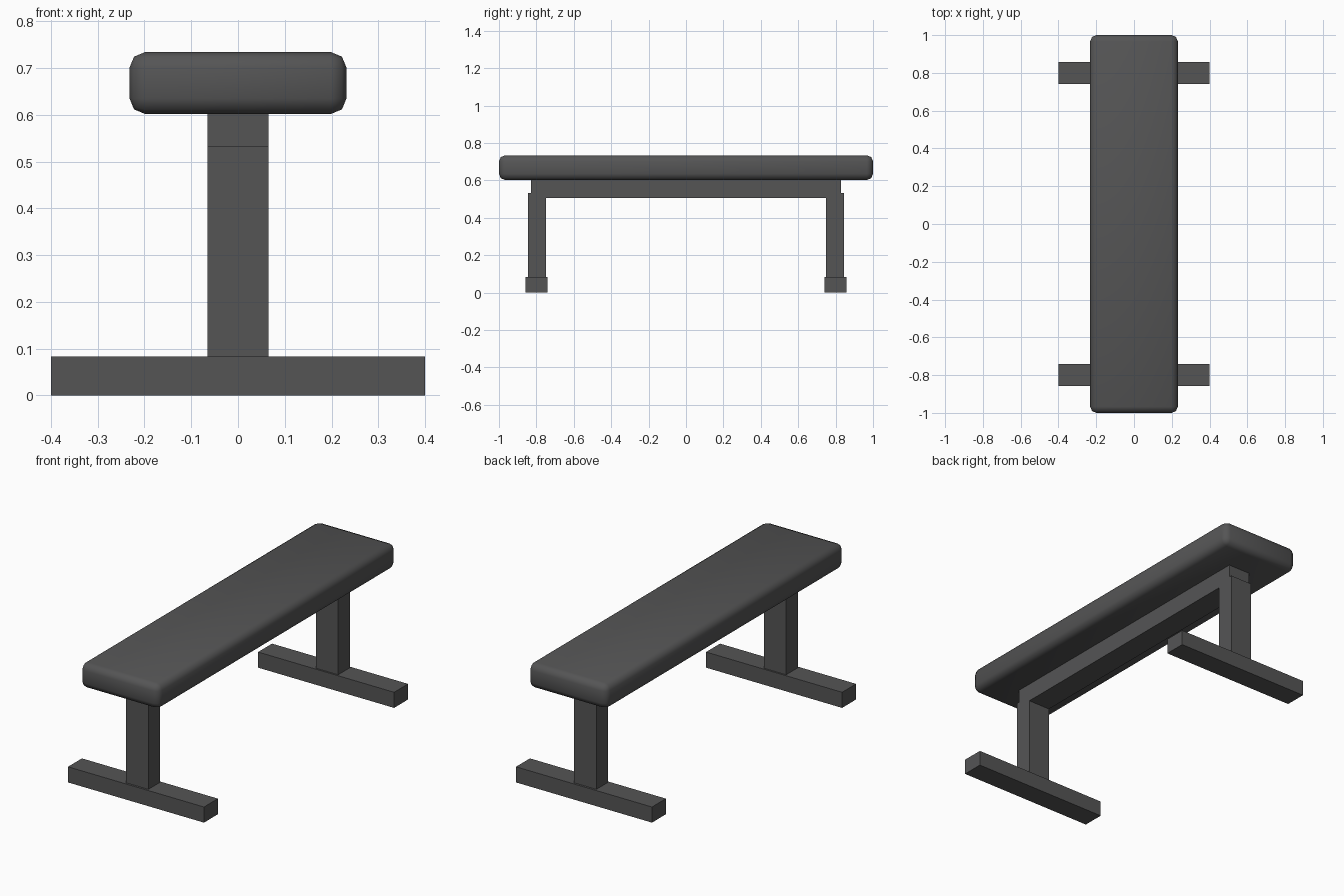
import bpy
from math import radians

cube = bpy.data.objects.get("Cube")
if cube:
    bpy.data.objects.remove(cube, do_unlink=True)

# One dark grey finish for the whole bench
grey = bpy.data.materials.new("dark grey")
grey.use_nodes = True
colour = (0.09, 0.09, 0.091, 1)
grey.diffuse_color = colour
grey.node_tree.nodes["Principled BSDF"].inputs["Base Color"].default_value = colour


def box(name, x, y, z):
    """Box from (min, max) spans along each axis."""
    spans = (x, y, z)
    bpy.ops.mesh.primitive_cube_add(size=1, location=[(a + b) / 2 for a, b in spans])
    ob = bpy.context.object
    ob.name = name
    ob.scale = [b - a for a, b in spans]
    bpy.ops.object.transform_apply(location=False, rotation=False, scale=True)
    ob.data.materials.append(grey)
    return ob


# Padded seat with softly rounded edges
pad = box("seat_pad", (-0.232, 0.232), (-1, 1), (0.602, 0.734))
bevel = pad.modifiers.new("rounded_edges", 'BEVEL')
bevel.width = 0.033
bevel.segments = 2
bpy.ops.object.modifier_apply(modifier=bevel.name)
bpy.ops.object.shade_smooth_by_angle(angle=radians(50))

# Beam under the seat
box("beam", (-0.065, 0.065), (-0.83, 0.83), (0.505, 0.604))

# Leg and cross foot at each end
for end, s in (("front", -1), ("back", 1)):
    box(end + "_leg", (-0.065, 0.065), sorted((s * 0.749, s * 0.846)), (0.083, 0.533))
    box(end + "_foot", (-0.4, 0.4), sorted((s * 0.74, s * 0.857)), (0, 0.083))
